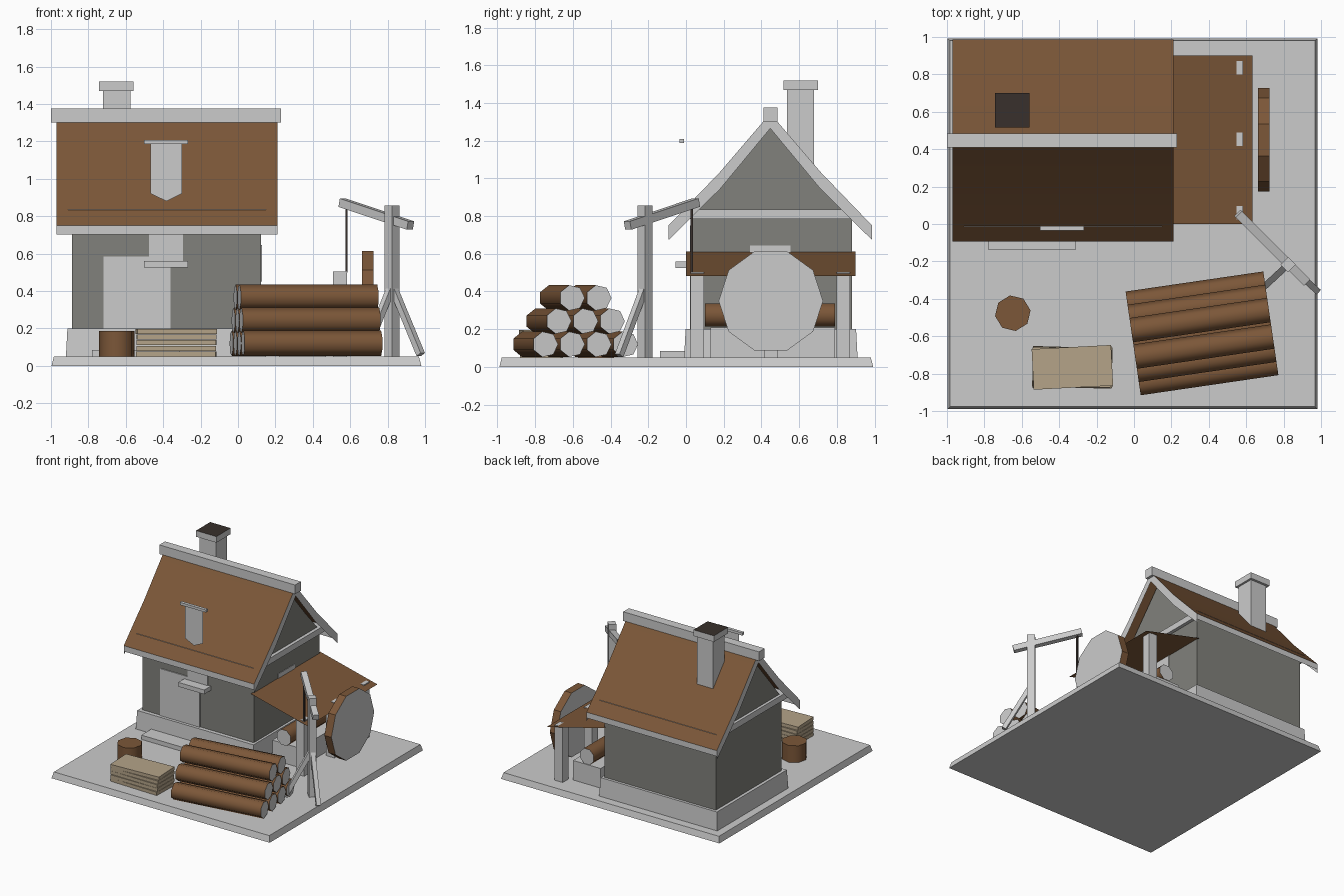
import bpy, bmesh, math, random
from mathutils import Vector, Matrix

if "Cube" in bpy.data.objects:
    bpy.data.objects.remove(bpy.data.objects["Cube"])

random.seed(3)


def mat(name, rgb):
    m = bpy.data.materials.new(name)
    m.diffuse_color = (*rgb, 1)
    m.use_nodes = True
    m.node_tree.nodes["Principled BSDF"].inputs["Base Color"].default_value = m.diffuse_color
    return m


GREY = mat("plain_grey", (0.6, 0.6, 0.6))
BROWN = mat("brown_wood", (0.2, 0.095, 0.04))
TAN = mat("cut_wood", (0.46, 0.37, 0.25))
WALL = mat("wall_stone", (0.22, 0.22, 0.2))
DARK = mat("soot", (0.04, 0.03, 0.025))


def finish(bm, name, mats=(), pick=None, smooth=0, recalc=True):
    if recalc:
        bmesh.ops.recalc_face_normals(bm, faces=bm.faces[:])
    if pick:
        for f in bm.faces:
            f.material_index = pick(f)
    me = bpy.data.meshes.new(name)
    bm.to_mesh(me)
    bm.free()
    for m in mats:
        me.materials.append(m)
    ob = bpy.data.objects.new(name, me)
    bpy.context.collection.objects.link(ob)
    if smooth:
        bpy.context.view_layer.objects.active = ob
        ob.select_set(True)
        bpy.ops.object.shade_smooth_by_angle(angle=math.radians(smooth))
        ob.select_set(False)
    return ob


def box(name, x, y, z, m=None, taper=0.0, rot=0.0, **kw):
    """Box from (min, max) ranges; taper pulls the top in, rot turns it about z."""
    bm = bmesh.new()
    bmesh.ops.create_cube(bm, size=1)
    for v in bm.verts:
        t = taper if v.co.z > 0 else 0
        v.co = Vector((v.co.x * (x[1] - x[0] - 2 * t), v.co.y * (y[1] - y[0] - 2 * t),
                       v.co.z * (z[1] - z[0])))
    c = Vector((sum(x) / 2, sum(y) / 2, sum(z) / 2))
    bm.transform(Matrix.Translation(c) @ Matrix.Rotation(rot, 4, 'Z'))
    return finish(bm, name, kw.pop("mats", [m] if m else []), **kw)


def beam(name, a, b, w, m=None):
    """Square bar between two points."""
    a, b = Vector(a), Vector(b)
    bm = bmesh.new()
    bmesh.ops.create_cube(bm, size=1)
    bm.transform(Matrix.LocRotScale((a + b) / 2, (b - a).to_track_quat('Z', 'Y'),
                                    (w, w, (b - a).length)))
    return finish(bm, name, [m] if m else [])


def log(name, a, b, r, n=8, caps=GREY, turn=0.5, smooth=55):
    """Brown n-sided cylinder between two points, with pale cut ends."""
    a, b = Vector(a), Vector(b)
    d = (b - a).normalized()
    bm = bmesh.new()
    bmesh.ops.create_cone(bm, cap_ends=True, segments=n, radius1=r, radius2=r,
                          depth=(b - a).length)
    bm.transform(Matrix.Translation((a + b) / 2) @ d.to_track_quat('Z', 'Y').to_matrix().to_4x4()
                 @ Matrix.Rotation(turn * math.tau / n, 4, 'Z'))
    return finish(bm, name, [BROWN, caps], lambda f: int(abs(f.normal.dot(d)) > 0.9), smooth)


def prism(name, yz, x0, x1, mats=()):
    """Profile in the y-z plane extruded along x."""
    bm = bmesh.new()
    f = bm.faces.new([bm.verts.new((x0, y, z)) for y, z in yz])
    out = bmesh.ops.extrude_face_region(bm, geom=[f])["geom"]
    bmesh.ops.translate(bm, vec=(x1 - x0, 0, 0),
                        verts=[v for v in out if isinstance(v, bmesh.types.BMVert)])
    return finish(bm, name, mats)


def sheet(name, polys, mats=(), smooth=0):
    """Thin open surface from a few polygons."""
    bm = bmesh.new()
    for p in polys:
        bm.faces.new([bm.verts.new(c) for c in p])
    bmesh.ops.remove_doubles(bm, verts=bm.verts[:], dist=1e-5)
    return finish(bm, name, mats, smooth=smooth, recalc=False)


# Ground slab and house body
box("ground_slab", (-0.997, 0.98), (-0.99, 0.993), (0, 0.05), taper=0.013)
box("foundation", (-0.92, 0.15), (-0.01, 0.91), (0.05, 0.2), taper=0.008)
C = 0.447
prism("walls", [(0.03, 0.19), (0.88, 0.19), (0.88, 0.8), (0.7, 1.0), (C, 1.3),
                (0.194, 1.0), (0.03, 0.8)], -0.887, 0.123, [WALL])
box("wall_plate", (-0.91, 0.15), (-0.013, 0.907), (0.785, 0.835))

# Roof: thin brown slopes with a soft bend, grey eave boards and gable boards
X0, X1 = -0.97, 0.21
top = [(-0.54, 0.75), (-0.27, 1.03), (0.0, 1.345), (0.27, 1.03), (0.54, 0.75)]
low = [(-0.54, 0.673), (-0.265, 0.945), (0.0, 1.265), (0.265, 0.945), (0.54, 0.673)]
pairs = list(zip(top, top[1:]))
sheet("roof", [[(X0, C + a[0], a[1]), (X1, C + a[0], a[1]), (X1, C + b[0], b[1]), (X0, C + b[0], b[1])]
               for a, b in pairs], [BROWN], smooth=30)
for x, side in ((X0, "left"), (X1, "right")):
    polys = []
    for i in range(4):
        q = [(x, C + p[0], p[1]) for p in (low[i], low[i + 1], top[i + 1], top[i])]
        polys.append(q if side == "right" else q[::-1])
    sheet(f"gable_board_{side}", polys)
for s, side in ((-1, "front"), (1, "back")):
    q = [(X0, C + s * 0.54, 0.703), (X1, C + s * 0.54, 0.703), (X1, C + s * 0.54, 0.75), (X0, C + s * 0.54, 0.75)]
    sheet(f"eave_board_{side}", [q if s < 0 else q[::-1]])
box("ridge_beam", (-1.0, 0.23), (0.41, 0.484), (1.3, 1.375))

# Chimney
box("chimney", (-0.722, -0.575), (0.535, 0.68), (0.95, 1.48))
box("chimney_cap", (-0.742, -0.558), (0.517, 0.7), (1.47, 1.52), mats=[GREY, DARK],
    pick=lambda f: int(f.normal.z > 0.9))

# Door, step, windows, sill and hanging banner
box("door", (-0.72, -0.362), (0.022, 0.035), (0.19, 0.585))
box("door_step", (-0.78, -0.31), (-0.137, 0), (0.05, 0.085))
box("front_window", (-0.475, -0.293), (0.022, 0.035), (0.55, 0.75))
box("front_sill", (-0.503, -0.267), (-0.055, 0.03), (0.525, 0.56))
box("side_window", (0.115, 0.127), (0.34, 0.555), (0.45, 0.645))
box("banner_bar", (-0.503, -0.267), (-0.035, -0.01), (1.187, 1.208))
sheet("banner", [[(x, -0.022, z) for x, z in
                  [(-0.467, 1.2), (-0.467, 0.92), (-0.383, 0.88), (-0.3, 0.92), (-0.3, 1.2)]]])

# Lean-to shed with its posts, bench and log
sheet("shed_roof", [[(0.115, 0, 0.611), (0.633, 0, 0.482), (0.633, 0.9, 0.482), (0.115, 0.9, 0.611)]], [BROWN])
for i, y in enumerate((0.06, 0.453, 0.835)):
    box(f"shed_post_{i}", (0.507, 0.582), (y - 0.036, y + 0.036), (0.05, 0.503))
box("saw_bench", (0.22, 0.47), (0.13, 0.79), (0.05, 0.21))
log("bench_log", (0.345, 0.1, 0.275), (0.345, 0.79, 0.275), 0.067)

# Large wheel standing beside the shed
log("wheel", (0.662, 0.45, 0.35), (0.725, 0.45, 0.35), 0.277, n=10, smooth=0)

# Hoist: turned post, sloping arm, two braces, rope
d = 0.0285
box("hoist_post", (0.824 - d, 0.824 + d), (-0.217 - d, -0.217 + d), (0.05, 0.857), rot=math.pi / 4)
beam("hoist_arm", (0.557, 0.055, 0.872), (0.922, -0.31, 0.75), 0.046)
for i, x in enumerate((0.977, 0.675)):
    beam(f"hoist_brace_{i}", (0.824, -0.217, 0.43), (x, -0.355, 0.06), 0.034)
beam("hoist_rope", (0.58, 0.03, 0.5), (0.58, 0.03, 0.85), 0.012, DARK)

# Log pile in rows of four, three and two
ang = math.radians(8.3)
ax, side = Vector((math.cos(ang), math.sin(ang), 0)), Vector((-math.sin(ang), math.cos(ang), 0))
mid = Vector((0.364, -0.588, 0))
for row, n in enumerate((4, 3, 2)):
    for k in range(n):
        c = mid + side * (k - (n - 1) / 2) * 0.143 + Vector((0, 0, 0.12 + row * 0.123))
        log(f"log_{row}_{k}", c - ax * 0.372, c + ax * 0.372, 0.069, n=7, turn=0.25)

# Plank stack and chopping stump
for i in range(5):
    z = 0.05 + i * 0.03
    box(f"plank_{i}", (-0.542, -0.117), (-0.875, -0.658), (z, z + 0.027), TAN,
        rot=math.radians(3 if i == 4 else random.uniform(-3, 3)))
log("stump", (-0.648, -0.477, 0.05), (-0.648, -0.477, 0.187), 0.096, caps=BROWN, turn=0.2)
